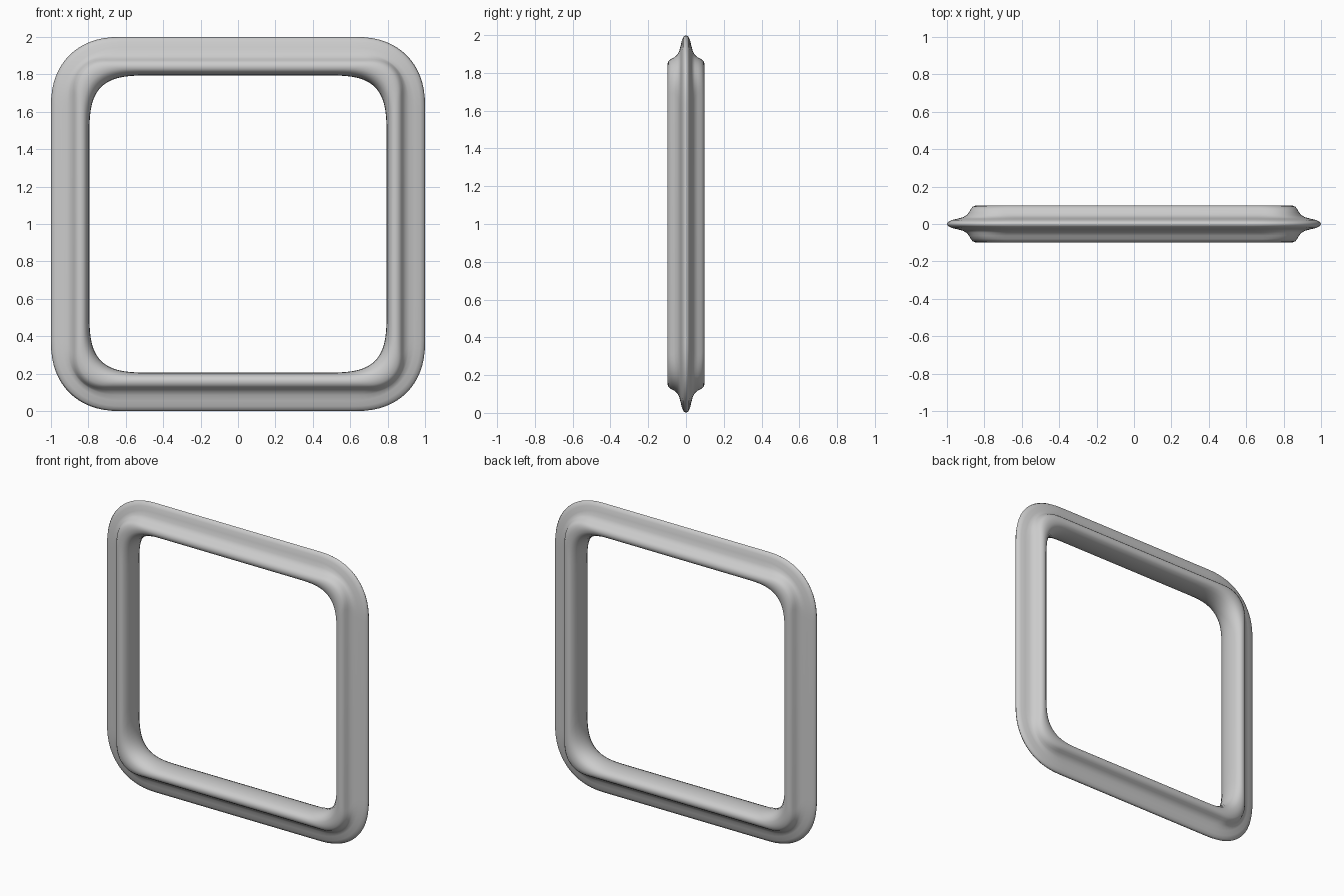
import bpy, bmesh, math

if "Cube" in bpy.data.objects:
    bpy.data.objects.remove(bpy.data.objects["Cube"])

# Half cross-section: (half size, depth, corner extent, corner squareness)
HALF = [
    (1.000, 0.000, 0.37, 2.25),
    (0.993, 0.012, 0.37, 2.25),
    (0.975, 0.021, 0.36, 2.25),
    (0.945, 0.028, 0.33, 2.25),
    (0.915, 0.036, 0.28, 2.3),
    (0.895, 0.047, 0.22, 2.3),
    (0.882, 0.063, 0.19, 2.3),
    (0.873, 0.080, 0.18, 2.3),
    (0.862, 0.093, 0.19, 2.4),
    (0.845, 0.099, 0.22, 2.6),
    (0.828, 0.097, 0.26, 2.9),
    (0.814, 0.086, 0.30, 3.2),
    (0.803, 0.062, 0.34, 3.5),
    (0.797, 0.032, 0.36, 3.6),
    (0.795, 0.000, 0.36, 3.6),
]
STEPS = 16


def rounded_square(size, depth, extent, power):
    """Loop of points around a square with superelliptic corners."""
    pts = []
    c = size - extent
    for k in range(4):
        q = k * math.pi / 2
        for i in range(STEPS + 1):
            a = i / STEPS * math.pi / 2
            u = c + extent * max(math.cos(a), 0) ** (2 / power)
            v = c + extent * max(math.sin(a), 0) ** (2 / power)
            pts.append((u * math.cos(q) - v * math.sin(q), depth,
                        1 + u * math.sin(q) + v * math.cos(q)))
    return pts


# Mirror the half section front to back, then bridge the loops into a ring
section = HALF + [(s, -d, e, p) for s, d, e, p in reversed(HALF[1:-1])]
bm = bmesh.new()
loops = [[bm.verts.new(p) for p in rounded_square(*row)] for row in section]
count = len(loops[0])
for a, b in zip(loops, loops[1:] + loops[:1]):
    for i in range(count):
        j = (i + 1) % count
        bm.faces.new((a[i], a[j], b[j], b[i]))
bmesh.ops.recalc_face_normals(bm, faces=bm.faces)
for f in bm.faces:
    f.smooth = True

mesh = bpy.data.meshes.new("square_frame")
bm.to_mesh(mesh)
bm.free()
frame = bpy.data.objects.new("square_frame", mesh)
bpy.context.collection.objects.link(frame)
